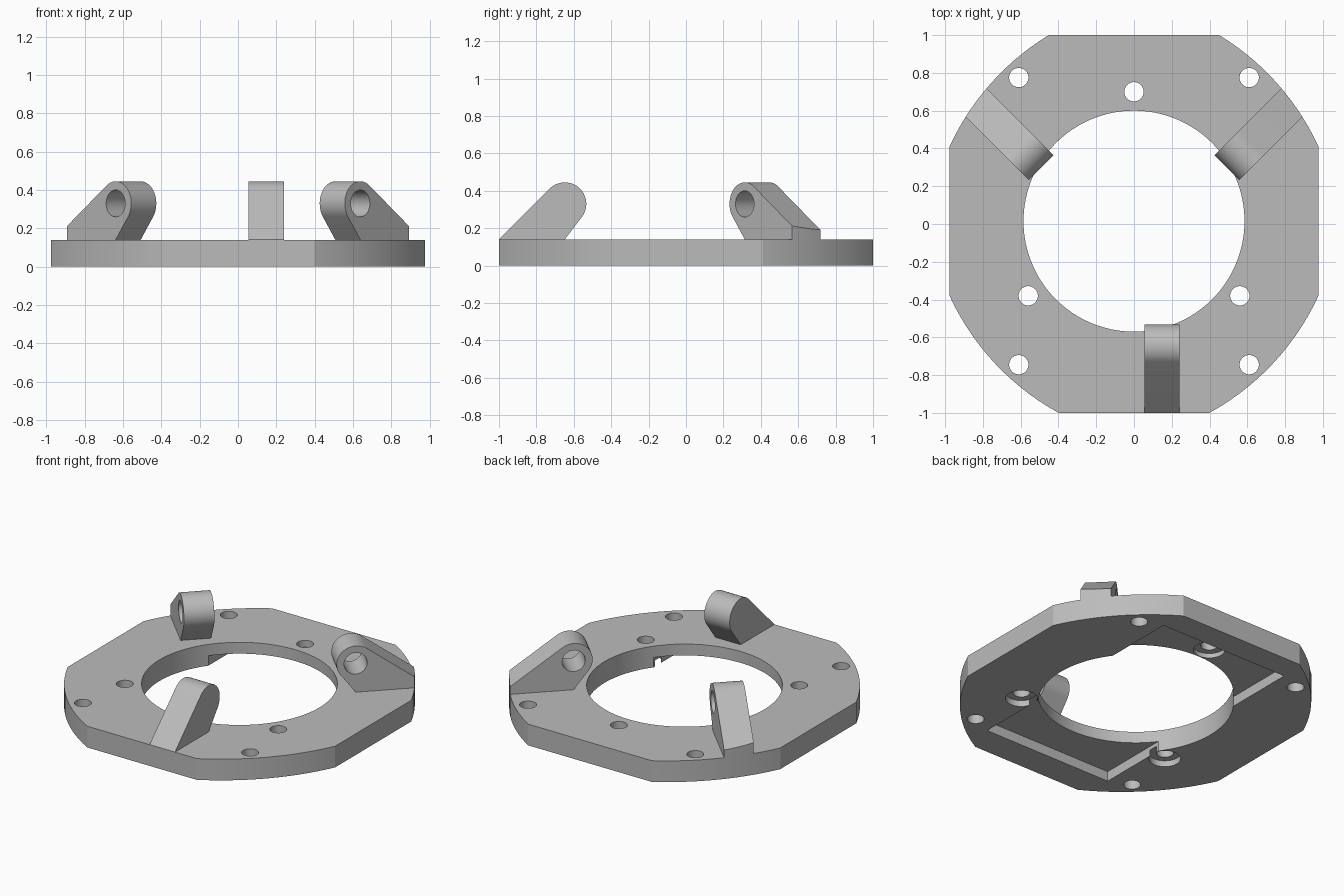
import bpy, bmesh, math
from mathutils import Matrix, Vector

if "Cube" in bpy.data.objects:
    bpy.data.objects.remove(bpy.data.objects["Cube"])

CY = 0.015          # centre of the bore in y
T = 0.14            # plate thickness
grey = bpy.data.materials.new("light grey")
grey.diffuse_color = (0.5, 0.5, 0.5, 1)
grey.use_nodes = True
grey.node_tree.nodes["Principled BSDF"].inputs["Base Color"].default_value = grey.diffuse_color


def prism(name, pts, lo, hi, matrix=Matrix()):
    """Extrude a closed 2D outline from lo to hi along local z."""
    bm = bmesh.new()
    face = bm.faces.new([bm.verts.new((x, y, lo)) for x, y in pts])
    ext = bmesh.ops.extrude_face_region(bm, geom=[face])
    top = [v for v in ext["geom"] if isinstance(v, bmesh.types.BMVert)]
    bmesh.ops.translate(bm, verts=top, vec=(0, 0, hi - lo))
    bm.transform(matrix)
    bmesh.ops.recalc_face_normals(bm, faces=bm.faces)
    me = bpy.data.meshes.new(name)
    bm.to_mesh(me)
    bm.free()
    me.materials.append(grey)
    ob = bpy.data.objects.new(name, me)
    bpy.context.collection.objects.link(ob)
    return ob


def circle(x, y, r, n=48):
    return [(x + r * math.cos(2 * math.pi * i / n), y + r * math.sin(2 * math.pi * i / n)) for i in range(n)]


def boolean(ob, other, op="DIFFERENCE"):
    """Apply a boolean and discard the cutter."""
    bpy.context.view_layer.objects.active = ob
    mod = ob.modifiers.new("cut", "BOOLEAN")
    mod.operation, mod.object, mod.solver = op, other, "EXACT"
    bpy.ops.object.modifier_apply(modifier=mod.name)
    bpy.data.objects.remove(other)


def smooth(ob):
    bpy.ops.object.select_all(action="DESELECT")
    ob.select_set(True)
    bpy.context.view_layer.objects.active = ob
    bpy.ops.object.shade_smooth_by_angle(angle=math.radians(25))


# Plate outline: flat sides joined by shallow corner arcs
def corner(y_flat, x_flat=0.976):
    (ax, ay), (bx, by), (cx, cy) = (0.451, 0.985), (0.785, 0.698), (0.976, 0.396)
    d = 2 * (ax * (by - cy) + bx * (cy - ay) + cx * (ay - by))
    a, b, c = ax * ax + ay * ay, bx * bx + by * by, cx * cx + cy * cy
    ux = (a * (by - cy) + b * (cy - ay) + c * (ay - by)) / d
    uy = (a * (cx - bx) + b * (ax - cx) + c * (bx - ax)) / d
    r = math.hypot(ax - ux, ay - uy)
    t0, t1 = math.acos((x_flat - ux) / r), math.asin((y_flat - uy) / r)
    return [(ux + r * math.cos(t0 + (t1 - t0) * i / 14),
             uy + r * math.sin(t0 + (t1 - t0) * i / 14)) for i in range(15)]


top, low = corner(0.985), corner(1.015)
outline = [(x, CY + y) for x, y in top] + [(-x, CY + y) for x, y in reversed(top)]
outline += [(-x, CY - y) for x, y in low] + [(x, CY - y) for x, y in reversed(low)]

plate = prism("plate", outline, 0, T)

# Bore, underside pocket and bolt holes
boolean(plate, prism("bore", circle(0, CY, 0.585, 128), -1, 1))
boolean(plate, prism("pocket", [(-0.47, CY - 0.82), (0.47, CY - 0.82), (0.47, CY + 0.82), (-0.47, CY + 0.82)], -1, 0.065))
inner = [(-0.56, -0.38, 0.04), (0.56, -0.38, 0.04), (0, 0.70, 0.095)]
for x, y, depth in inner:
    boolean(plate, prism("counterbore", circle(x, y, 0.095), -1, depth))
holes = [p[:2] for p in inner] + [(sx * 0.61, CY + sy * 0.76) for sx in (-1, 1) for sy in (-1, 1)]
for x, y in holes:
    boolean(plate, prism("hole", circle(x, y, 0.051), -1, 1))
smooth(plate)


# Pivot lugs: rounded eye with a ramp running outwards to the plate edge
def lug(name, out_angle, side, ramp):
    u0, z0, r = 0.663, 0.33, 0.115
    a0 = math.pi / 2 - ramp                           # ramp tangent
    a1 = 1.5 * math.pi - math.acos(r / (z0 - T))      # inner flank tangent
    pts = [(u0 + r * math.cos(a0 + (a1 - a0) * i / 32),
            z0 + r * math.sin(a0 + (a1 - a0) * i / 32)) for i in range(33)]
    end = pts[0][0] + (pts[0][1] - T) / math.tan(ramp)
    pts += [(u0, T), (end, T)]
    out = Vector((math.cos(out_angle), math.sin(out_angle), 0))
    across = Vector((-out.y, out.x, 0)) * side
    m = Matrix((out, (0, 0, 1), across)).transposed().to_4x4()
    m.translation = (0, CY, 0)
    ob = prism(name, pts, 0.055, 0.24, m)
    boolean(ob, prism("eye", circle(u0, z0, 0.07), -0.5, 0.8, m))
    boolean(ob, prism("trim", outline, -1, 1), "INTERSECT")
    smooth(ob)


lug("front_lug", -math.pi / 2, 1, math.radians(45))
lug("back_right_lug", math.pi / 4, -1, math.radians(36))
lug("back_left_lug", math.pi * 0.75, 1, math.radians(36))
